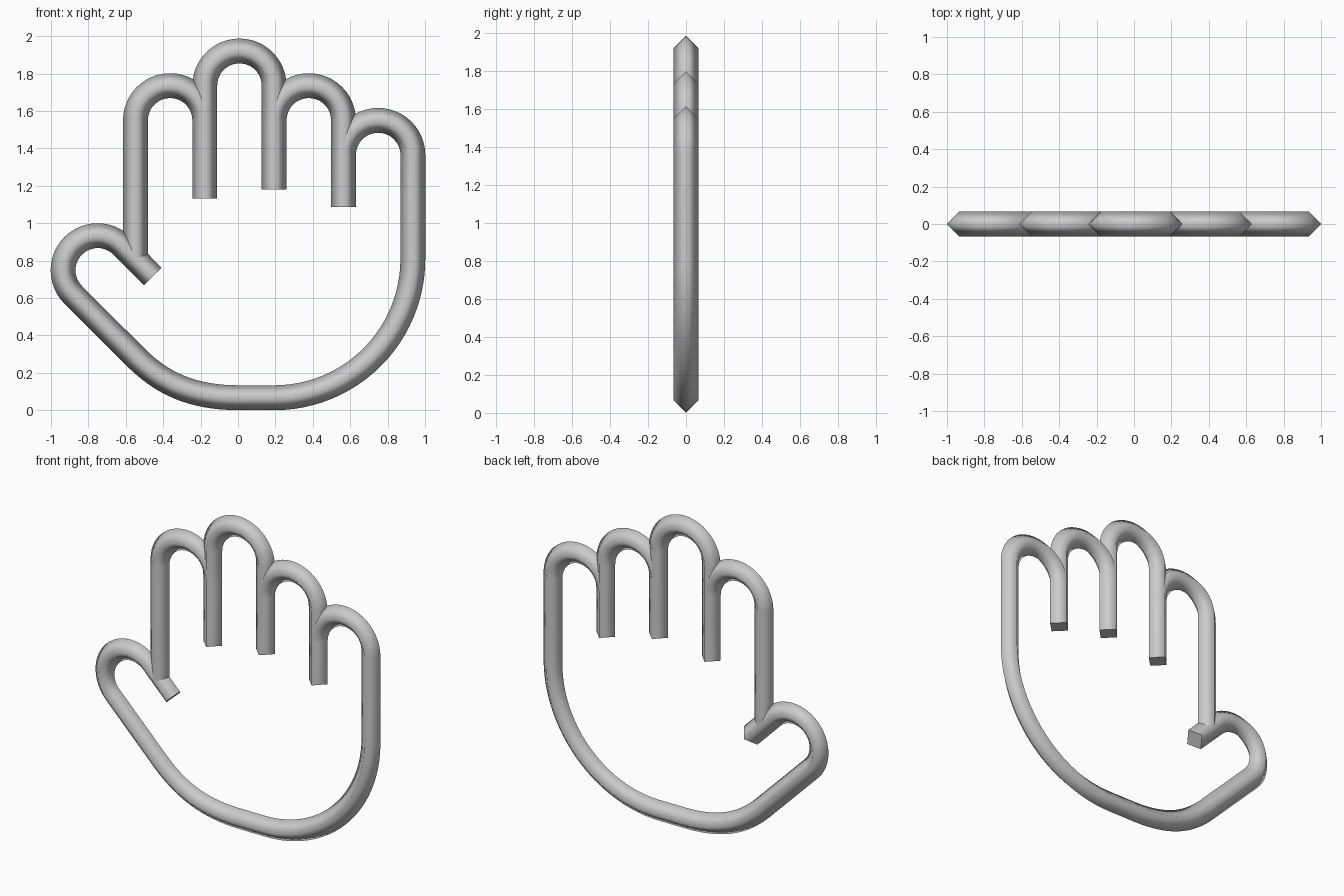
import bpy, bmesh, math
from mathutils import Vector

if "Cube" in bpy.data.objects:
    bpy.data.objects.remove(bpy.data.objects["Cube"])

S, R, CX = 0.0927, 0.0665, 11.915   # drawing scale, tube radius, drawing centre

mat = bpy.data.materials.new("light grey")
mat.diffuse_color = (0.6, 0.6, 0.6, 1)
mat.use_nodes = True
mat.node_tree.nodes["Principled BSDF"].inputs["Base Color"].default_value = mat.diffuse_color


def arc(cx, cy, r, a0, a1, n=24):
    """Arc points in drawing units (y down), angles in degrees."""
    out = []
    for i in range(n + 1):
        a = math.radians(a0 + (a1 - a0) * i / n)
        out.append((cx + r * math.cos(a), cy + r * math.sin(a)))
    return out


def bezier(p0, p1, p2, p3, n=16):
    out = []
    for i in range(n + 1):
        t = i / n
        w = ((1 - t) ** 3, 3 * t * (1 - t) ** 2, 3 * t * t * (1 - t), t ** 3)
        out.append(tuple(sum(k * p[j] for k, p in zip(w, (p0, p1, p2, p3)))
                         for j in (0, 1)))
    return out


def tube(name, pts):
    """Sweep a smooth-shaded diamond section along a path in the XZ plane."""
    path = []
    for x, y in pts:
        v = Vector(((x - CX) * S, 0, (22 - y) * S + R))
        if not path or (v - path[-1]).length > 1e-4:
            path.append(v)
    bm = bmesh.new()
    rings = []
    for i, p in enumerate(path):
        a = (p - path[i - 1]).normalized() if i else Vector()
        b = (path[i + 1] - p).normalized() if i < len(path) - 1 else Vector()
        d = (a + b).normalized()
        side, out = Vector((d.z, 0, -d.x)) * R, Vector((0, R, 0))
        rings.append([bm.verts.new(p + o) for o in (side, out, -side, -out)])
    for r0, r1 in zip(rings, rings[1:]):
        for k in range(4):
            f = bm.faces.new((r0[k], r0[(k + 1) % 4], r1[(k + 1) % 4], r1[k]))
            f.smooth = True
    # flat end caps with crisp rims
    for ring in (rings[0], rings[-1]):
        cap = bm.faces.new(ring)
        for e in cap.edges:
            e.smooth = False
    bmesh.ops.recalc_face_normals(bm, faces=bm.faces)
    me = bpy.data.meshes.new(name)
    bm.to_mesh(me)
    bm.free()
    me.materials.append(mat)
    bpy.context.collection.objects.link(bpy.data.objects.new(name, me))


# three upper fingers: arch centre x, y, left leg end, right leg end
for name, cx, cy, left, right in (("index_finger", 8, 6, 14, 10.5),
                                  ("middle_finger", 12, 4, 6, 10),
                                  ("ring_finger", 16, 6, 6, 11)):
    tube(name, [(cx - 2, left)] + arc(cx, cy, 2, 180, 360) + [(cx + 2, right)])

# little finger, palm outline and thumb in one continuous tube
tube("little_finger_palm_and_thumb",
     arc(20, 8, 2, 180, 360)
     + arc(14, 14, 8, 0, 90)
     + bezier((12, 22), (9.2, 22), (7.5, 21.14), (6.01, 19.66))
     + arc(3.825, 14.65, 2, 135, 315)
     + [(7, 15)])
